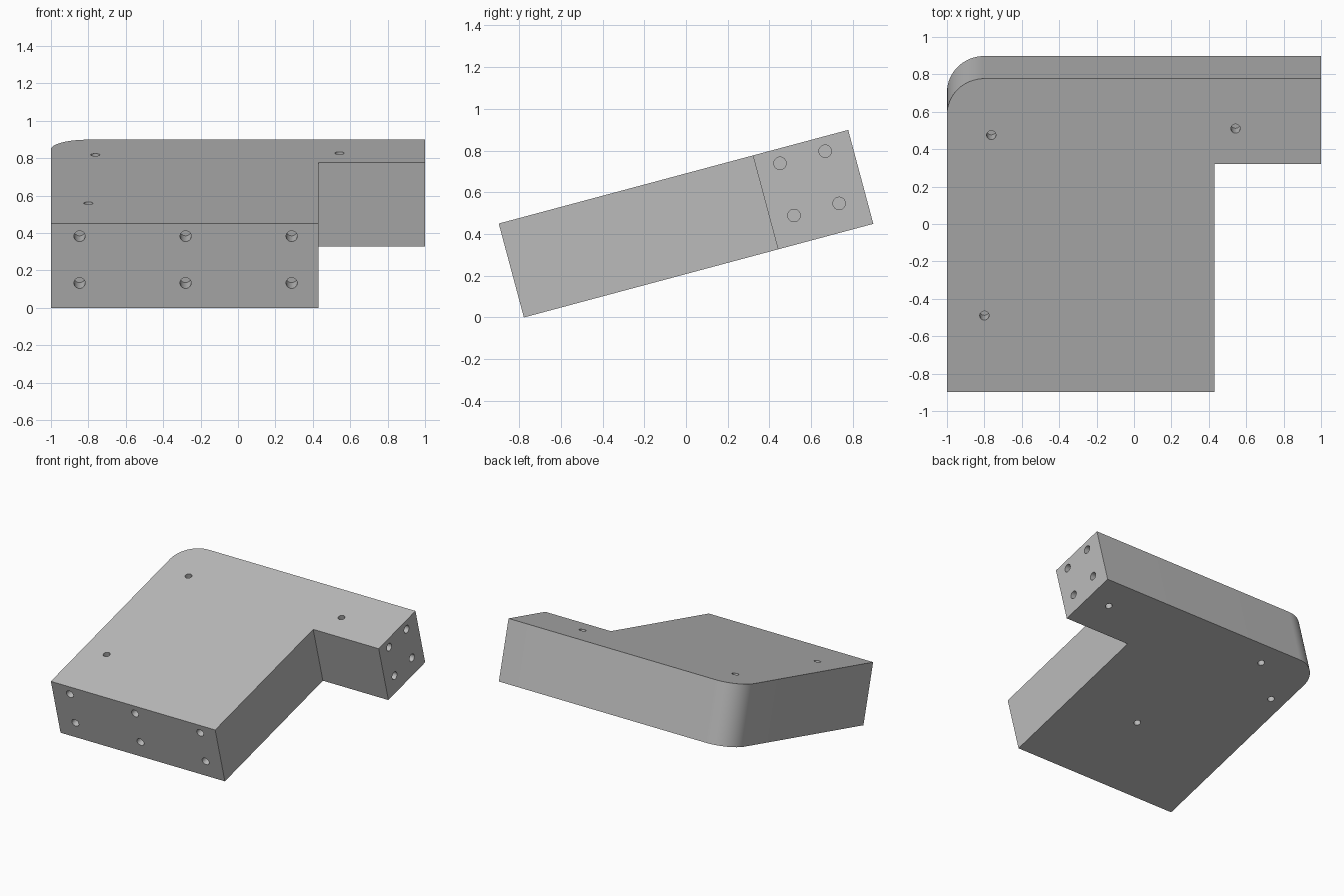
import bpy, bmesh, math
from mathutils import Matrix, Vector

if "Cube" in bpy.data.objects:
    bpy.data.objects.remove(bpy.data.objects["Cube"], do_unlink=True)

LENGTH, THICK, TILT = 1.734, 0.466, math.radians(15)
STEP_X, STEP_Y, CORNER = 0.43, 1.261, 0.2

# Flat layout (front edge at y = 0) tilted up towards the back
tilt = Matrix.Translation((0, -0.777, 0)) @ Matrix.Rotation(TILT, 4, 'X')

grey = bpy.data.materials.new("plain grey")
grey.use_nodes = True
colour = (0.5, 0.5, 0.5, 1)
grey.diffuse_color = colour
grey.node_tree.nodes["Principled BSDF"].inputs["Base Color"].default_value = colour


def make_object(name, bm):
    bmesh.ops.recalc_face_normals(bm, faces=bm.faces[:])
    bm.transform(tilt)
    mesh = bpy.data.meshes.new(name)
    bm.to_mesh(mesh)
    bm.free()
    mesh.materials.append(grey)
    obj = bpy.data.objects.new(name, mesh)
    bpy.context.collection.objects.link(obj)
    return obj


# L-shaped block with one rounded back corner
outline = [(-1, 0), (STEP_X, 0), (STEP_X, STEP_Y), (1, STEP_Y), (1, LENGTH)]
for i in range(17):
    a = math.pi / 2 * (1 + i / 16)
    outline.append((-1 + CORNER + CORNER * math.cos(a),
                    LENGTH - CORNER + CORNER * math.sin(a)))
bm = bmesh.new()
base = bm.faces.new([bm.verts.new((x, y, 0)) for x, y in outline])
top = bmesh.ops.extrude_face_region(bm, geom=[base])["geom"]
bmesh.ops.translate(bm, vec=(0, 0, THICK),
                    verts=[v for v in top if isinstance(v, bmesh.types.BMVert)])
block = make_object("l_shaped_block", bm)

# Blind drilled holes, gathered in one cutter
cut = bmesh.new()


def drill(point, inward, radius, depth):
    direction = Vector(inward)
    turn = direction.to_track_quat('Z', 'Y').to_matrix().to_4x4()
    centre = Vector(point) + direction * (depth - 0.05) / 2
    bmesh.ops.create_cone(cut, cap_ends=True, segments=24, radius1=radius,
                          radius2=radius, depth=depth + 0.05,
                          matrix=Matrix.Translation(centre) @ turn)


for z in (0.137, 0.396):
    for x in (-0.847, -0.28, 0.287):
        drill((x, 0, z), (0, 1, 0), 0.03, 0.12)       # front face
    for y in (1.377, 1.601):
        drill((1, y, z), (-1, 0, 0), 0.03, 0.12)      # arm end
for x, y in ((-0.763, 1.421), (-0.8, 0.422), (0.543, 1.457)):
    drill((x, y, THICK), (0, 0, -1), 0.025, 0.1)      # top face
for x, y in ((0.81, 1.512), (-0.57, 1.572), (-0.88, 1.303), (-0.17, 0.633)):
    drill((x, y, 0), (0, 0, 1), 0.025, 0.1)           # underside
cutter = make_object("hole_cutter", cut)
cutter.hide_render = True

mod = block.modifiers.new("holes", 'BOOLEAN')
mod.operation, mod.solver, mod.object = 'DIFFERENCE', 'EXACT', cutter

bpy.ops.object.select_all(action='DESELECT')
bpy.context.view_layer.objects.active = block
block.select_set(True)
bpy.ops.object.modifier_apply(modifier=mod.name)
bpy.data.objects.remove(cutter, do_unlink=True)
bpy.ops.object.shade_smooth_by_angle(angle=math.radians(30))
